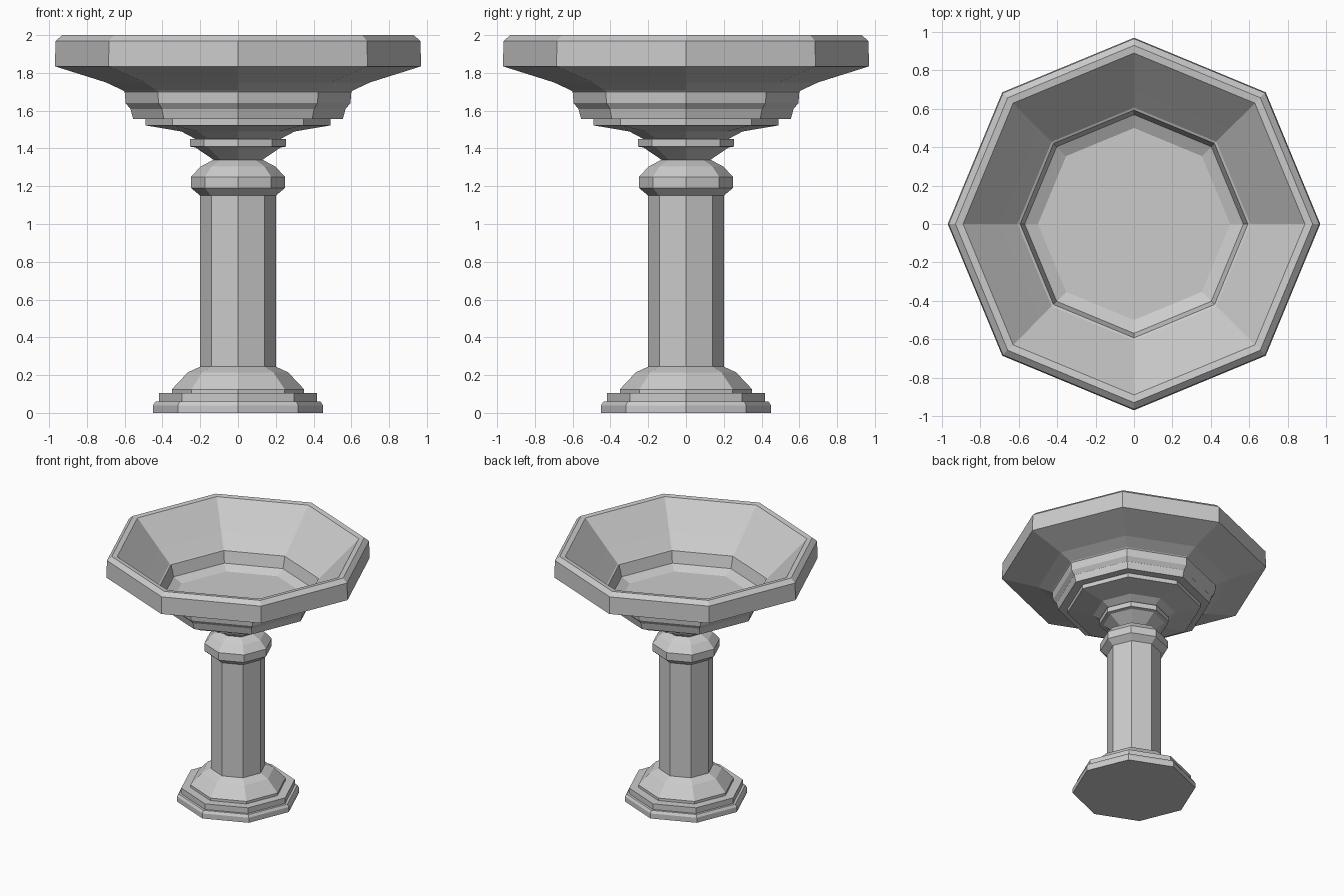
import bpy, bmesh
from math import cos, sin, pi

if "Cube" in bpy.data.objects:
    bpy.data.objects.remove(bpy.data.objects["Cube"])

SIDES = 8


def lathe(name, profile, cap_start=False, cap_end=False):
    """Revolve (radius, height) points into an eight-sided part."""
    bm = bmesh.new()
    rings = [[bm.verts.new((r * cos(2 * pi * i / SIDES), r * sin(2 * pi * i / SIDES), z))
              for i in range(SIDES)] for r, z in profile]
    for low, high in zip(rings, rings[1:]):
        for i in range(SIDES):
            j = (i + 1) % SIDES
            bm.faces.new((low[i], low[j], high[j], high[i]))
    if cap_start:
        bm.faces.new(rings[0][::-1])
    if cap_end:
        bm.faces.new(rings[-1])
    mesh = bpy.data.meshes.new(name)
    bm.to_mesh(mesh)
    bm.free()
    obj = bpy.data.objects.new(name, mesh)
    bpy.context.collection.objects.link(obj)
    return obj


# Stepped foot with a flat underside
lathe("foot", [(0.45, 0), (0.45, 0.04), (0.437, 0.06), (0.418, 0.06), (0.418, 0.105),
               (0.35, 0.105), (0.35, 0.125), (0.265, 0.215), (0.20, 0.245)], cap_start=True)

# Straight shaft
lathe("shaft", [(0.20, 0.245), (0.20, 1.15)])

# Collar at the top of the shaft
lathe("collar", [(0.20, 1.15), (0.248, 1.19), (0.248, 1.25), (0.197, 1.305), (0.13, 1.34)])

# Flared neck under the bowl
lathe("neck", [(0.13, 1.34), (0.225, 1.405), (0.255, 1.41), (0.255, 1.45),
               (0.225, 1.45), (0.30, 1.49)])

# Bowl: stepped outside, rim, then the inside down to the floor
lathe("bowl", [(0.30, 1.49), (0.49, 1.522), (0.49, 1.555), (0.555, 1.555), (0.593, 1.70),
               (0.70, 1.75), (0.97, 1.835), (0.965, 1.97), (0.93, 2.0), (0.89, 1.995),
               (0.70, 1.80), (0.60, 1.70), (0.595, 1.64), (0.57, 1.61), (0.50, 1.575)],
      cap_end=True)
